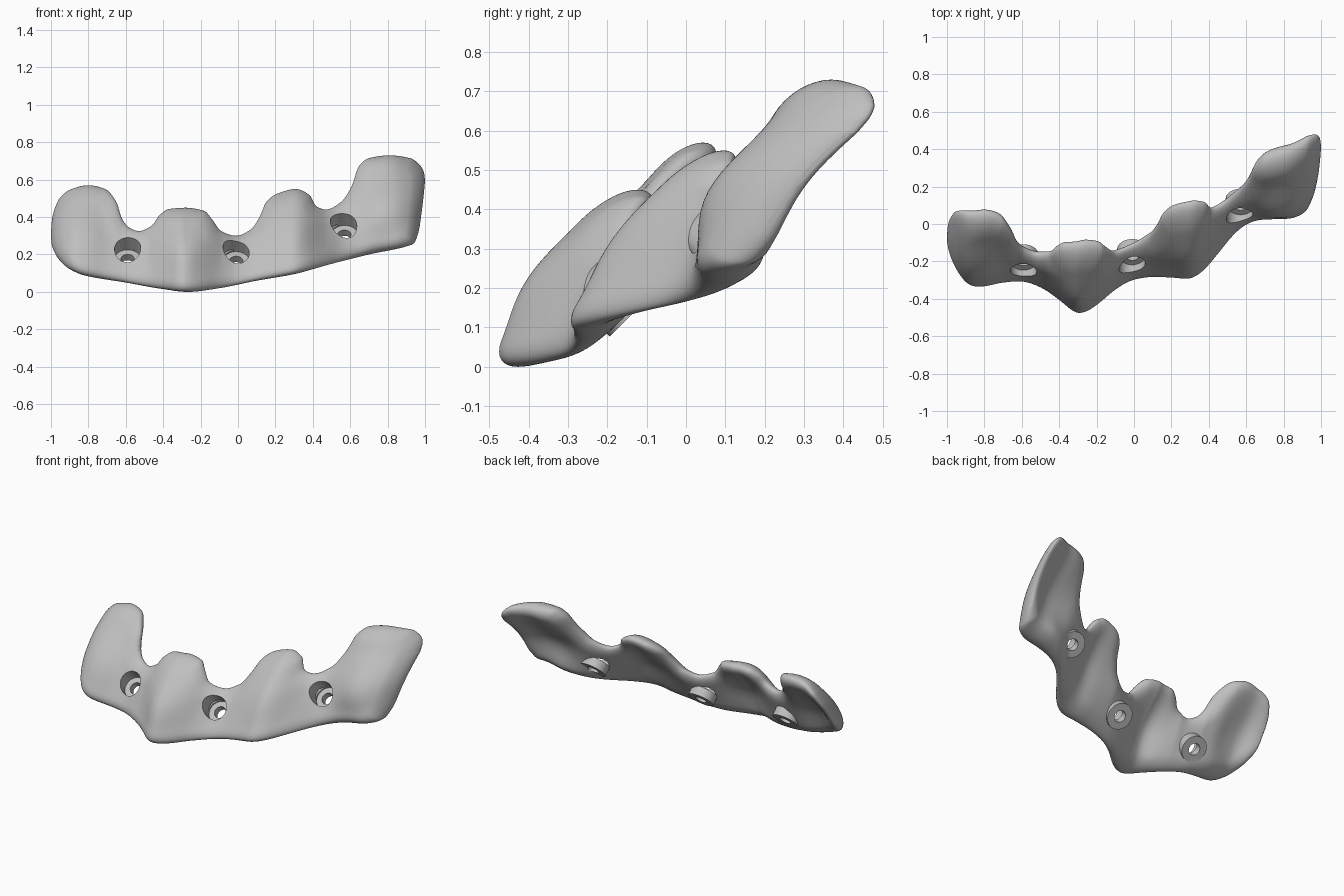
import bpy
import math
from mathutils import Vector, kdtree

cube = bpy.data.objects.get("Cube")
if cube:
    bpy.data.objects.remove(cube, do_unlink=True)

grey = bpy.data.materials.new("satin_grey")
grey.use_nodes = True
grey.diffuse_color = (0.52, 0.52, 0.52, 1)
shader = next(n for n in grey.node_tree.nodes if n.type == "BSDF_PRINCIPLED")
shader.inputs["Base Color"].default_value = grey.diffuse_color


def smooth_profile(points):
    """Return a shape-preserving cubic through the (x, value) points."""
    steps = [(b[1] - a[1]) / (b[0] - a[0]) for a, b in zip(points, points[1:])]
    tangents = [steps[0]]
    for left, right in zip(steps, steps[1:]):
        same_way = left * right > 0
        tangents.append(2 * left * right / (left + right) if same_way else 0)
    tangents.append(steps[-1])

    def evaluate(x):
        i = 0
        while i < len(steps) - 1 and x > points[i + 1][0]:
            i += 1
        (xa, ya), (xb, yb) = points[i], points[i + 1]
        width = xb - xa
        t = min(max((x - xa) / width, 0), 1)
        bend_a = tangents[i] * width - (yb - ya)
        bend_b = (yb - ya) - tangents[i + 1] * width
        return ya + t * (yb - ya) + t * (1 - t) * ((1 - t) * bend_a + t * bend_b)

    return evaluate


def soften(profile, radius):
    """Return the profile averaged over a short stretch, to even out its bends."""
    weights = {-1: 1, -.5: 2, 0: 3, .5: 2, 1: 1}
    total = sum(weights.values())

    def evaluate(x):
        reach = min(radius, 1 - abs(x))
        return sum(w * profile(x + k * reach) for k, w in weights.items()) / total

    return evaluate


# Scalloped upper edge with four lobes
top_edge = smooth_profile([
    (-1, .297), (-.997, .365), (-.985, .43), (-.95, .505), (-.89, .55), (-.8, .57),
    (-.71, .55), (-.65, .48), (-.62, .39), (-.58, .343), (-.53, .325), (-.46, .355),
    (-.42, .41), (-.37, .443), (-.28, .45), (-.18, .433), (-.14, .39),
    (-.09, .325), (-.01, .3), (.07, .335), (.12, .41), (.15, .48), (.21, .525),
    (.31, .55), (.38, .52), (.42, .457), (.47, .44), (.55, .48), (.61, .57),
    (.645, .67), (.7, .715), (.81, .73), (.92, .715), (.975, .675),
    (.995, .635), (1, .596)])
# Lower edge
bottom_edge = smooth_profile([
    (-1, .295), (-.997, .26), (-.985, .22), (-.95, .165), (-.9, .122), (-.82, .088),
    (-.6, .05), (-.4, .015), (-.27, 0), (-.1, .02), (.1, .06), (.3, .095),
    (.5, .15), (.7, .2), (.9, .243), (.94, .26), (.965, .32), (.985, .45),
    (.996, .55), (1, .594)])
# Depth of the front face along the lower edge: four folded ridges
fold = soften(smooth_profile([
    (-1, -.22), (-.95, -.285), (-.87, -.338), (-.8, -.332), (-.7, -.31),
    (-.6, -.305), (-.5, -.335), (-.4, -.4), (-.29, -.475), (-.2, -.425),
    (-.1, -.34), (0, -.28), (.1, -.265), (.2, -.265), (.29, -.272), (.35, -.245),
    (.45, -.14), (.55, -.03), (.65, .022), (.75, .032), (.84, .035), (.92, .07),
    (.97, .12), (1, .16)]), .04)
# Backward lean and thickness along the plate
lean = soften(smooth_profile([
    (-1, .78), (-.9, .75), (-.8, .69), (-.7, .62), (-.6, .47), (-.5, .47),
    (-.4, .58), (-.28, .69), (-.2, .64), (-.1, .51), (0, .62), (.15, .72),
    (.38, .78), (.48, .7), (.6, .5), (.7, .5), (.8, .54), (.9, .66), (1, .74)]), .05)
thickness = smooth_profile([
    (-1, .13), (-.8, .14), (-.55, .09), (-.28, .15), (-.02, .09),
    (.3, .14), (.52, .095), (.78, .17), (1, .14)])


def front_depth(x, z):
    """Depth of the front face, bulging forward in the middle of each lobe."""
    rise = .21 if x > -.27 else -.15
    height = z - .05 - rise * (x + .27)
    t = min(max((height + .05) / .45, 0), 1)
    bulge = max(thickness(x) - .1, 0) * math.sin(math.pi * t) ** 2
    return fold(x) + lean(x) * height - bulge


def column_x(t):
    return math.sin(math.pi * (t - .5))


# Dense rim samples measure how far each point lies from the edge
samples = 3000
rim = kdtree.KDTree(2 * (samples + 1))
for i in range(samples + 1):
    x = column_x(i / samples)
    rim.insert((x, 0, top_edge(x)), 2 * i)
    rim.insert((x, 0, bottom_edge(x)), 2 * i + 1)
rim.balance()

# Plate: front and back sheets that meet in a rounded rim
columns, rows = 260, 32
verts, faces, index = [], [], {}
for c in range(columns + 1):
    x = column_x(c / columns)
    low, high = bottom_edge(x), top_edge(x)
    for r in range(rows + 1):
        v = .5 - .5 * math.cos(math.pi * r / rows)
        z = low + v * (high - low)
        on_rim = r in (0, rows) or c in (0, columns)
        reach = 0 if on_rim else rim.find((x, 0, z))[2]
        k = min(reach / (.065 + .015 * v), 1)
        half = thickness(x) / 2
        middle = front_depth(x, z) + half
        swell = half * math.sqrt(1 - (1 - k) ** 2)
        for side in (-1, 1):
            if on_rim and side == 1:
                index[c, r, side] = index[c, r, -1]
                continue
            index[c, r, side] = len(verts)
            verts.append((x, middle + side * swell, z))
for c in range(columns):
    for r in range(rows):
        for side in (-1, 1):
            quad = [index[c, r, side], index[c + 1, r, side],
                    index[c + 1, r + 1, side], index[c, r + 1, side]]
            faces.append(quad if side == -1 else quad[::-1])

mesh = bpy.data.meshes.new("contoured_plate")
mesh.from_pydata(verts, [], faces)
mesh.update()
mesh.materials.append(grey)
plate = bpy.data.objects.new("contoured_plate", mesh)
bpy.context.collection.objects.link(plate)


def carve(name, centre, axis, start, end, radius, operation):
    """Add or cut a cylinder running along axis from start to end."""
    bpy.ops.mesh.primitive_cylinder_add(
        vertices=48, radius=radius, depth=end - start,
        location=centre + axis * (start + end) / 2,
        rotation=axis.to_track_quat("Z", "Y").to_euler())
    tool = bpy.context.object
    tool.name = name
    tool.data.materials.append(grey)
    bpy.context.view_layer.objects.active = plate
    modifier = plate.modifiers.new(name, "BOOLEAN")
    modifier.operation = operation
    modifier.solver = "EXACT"
    modifier.object = tool
    bpy.ops.object.modifier_apply(modifier=name)
    bpy.data.objects.remove(tool, do_unlink=True)


# Three screw holes: rear boss, counterbore and through hole
for x, z, turn in ((-.59, .225, 0), (-.01, .215, 0), (.565, .355, .06)):
    centre = Vector((x, front_depth(x, z), z))
    axis = Vector((turn, 1, -1)).normalized()
    carve("boss", centre, axis, .06, .115, .08, "UNION")
    carve("counterbore", centre, axis, -.2, .07, .07, "DIFFERENCE")
    carve("through_hole", centre, axis, -.2, .3, .036, "DIFFERENCE")

# Smooth shading with crisp hole edges
bpy.ops.object.select_all(action="DESELECT")
plate.select_set(True)
bpy.context.view_layer.objects.active = plate
bpy.ops.object.shade_smooth_by_angle(angle=math.radians(50))
